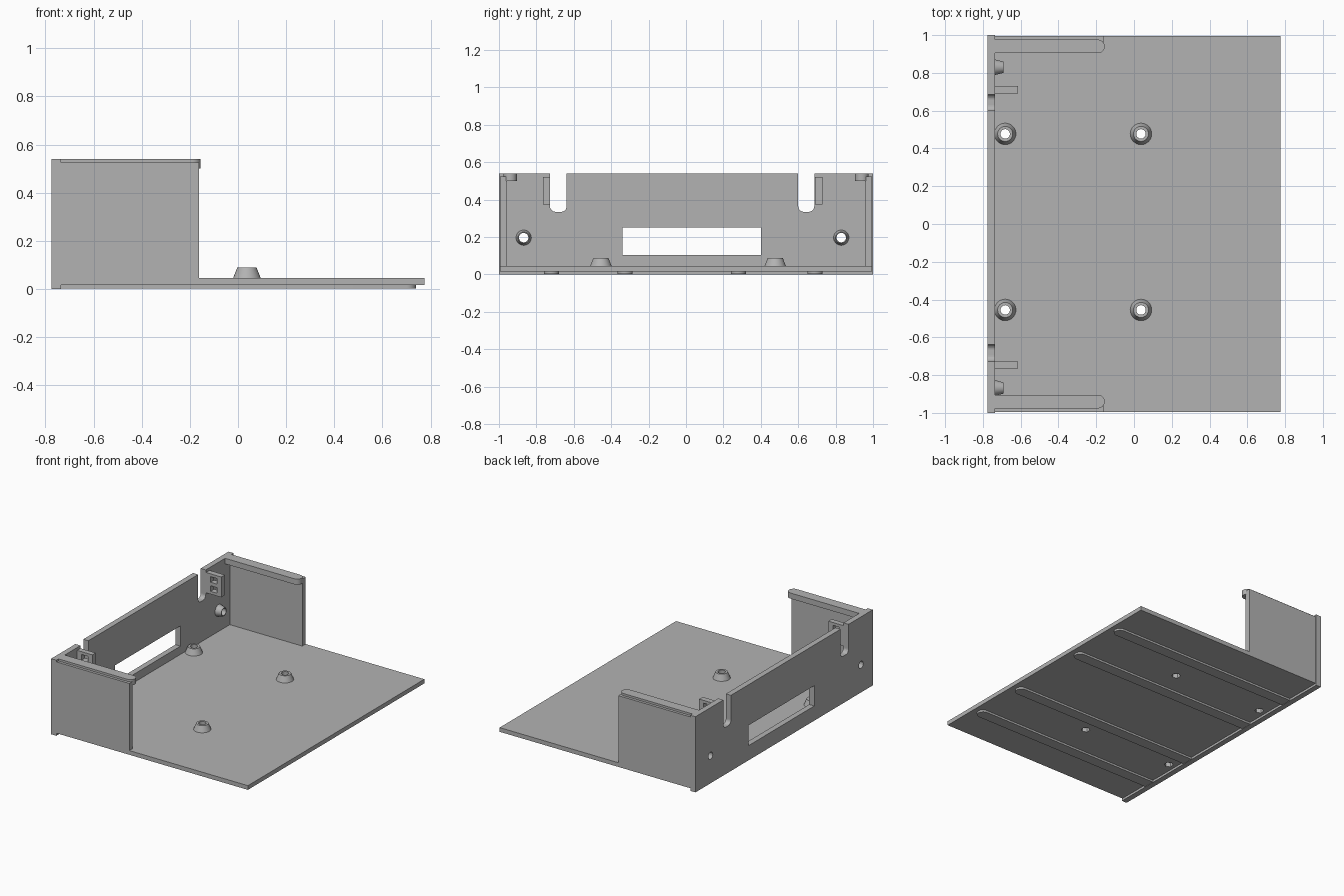
import bpy, bmesh, math
from mathutils import Matrix, Vector

cube = bpy.data.objects.get("Cube")
if cube:
    bpy.data.objects.remove(cube, do_unlink=True)

grey = bpy.data.materials.new("light grey plastic")
grey.use_nodes = True
tone = (0.45, 0.45, 0.45, 1)
grey.diffuse_color = tone
grey.node_tree.nodes["Principled BSDF"].inputs["Base Color"].default_value = tone


def finish(name, bm):
    bmesh.ops.recalc_face_normals(bm, faces=bm.faces)
    mesh = bpy.data.meshes.new(name)
    bm.to_mesh(mesh)
    bm.free()
    mesh.materials.append(grey)
    ob = bpy.data.objects.new(name, mesh)
    bpy.context.collection.objects.link(ob)
    return ob


def box(name, x0, x1, y0, y1, z0, z1):
    bm = bmesh.new()
    bmesh.ops.create_cube(bm, size=1)
    for v in bm.verts:
        v.co = ((x0 + x1) / 2 + v.co.x * (x1 - x0),
                (y0 + y1) / 2 + v.co.y * (y1 - y0),
                (z0 + z1) / 2 + v.co.z * (z1 - z0))
    return finish(name, bm)


def cone(name, base, axis, r1, r2, height, sides=32):
    bm = bmesh.new()
    turn = Vector((0, 0, 1)).rotation_difference(Vector(axis)).to_matrix().to_4x4()
    place = Matrix.Translation(base) @ turn @ Matrix.Translation((0, 0, height / 2))
    bmesh.ops.create_cone(bm, cap_ends=True, segments=sides, radius1=r1,
                          radius2=r2, depth=height, matrix=place)
    return finish(name, bm)


def rail(name, x0, x1, y, r, z0, z1):
    """Straight bar along x with a rounded +x end."""
    pts = [(x0, y - r)]
    for i in range(17):
        a = math.pi * (i / 16 - 0.5)
        pts.append((x1 - r + r * math.cos(a), y + r * math.sin(a)))
    pts.append((x0, y + r))
    bm = bmesh.new()
    face = bm.faces.new([bm.verts.new((px, py, z0)) for px, py in pts])
    top = bmesh.ops.extrude_face_region(bm, geom=[face])["geom"]
    bmesh.ops.translate(bm, vec=(0, 0, z1 - z0),
                        verts=[g for g in top if isinstance(g, bmesh.types.BMVert)])
    return finish(name, bm)


def cut(ob, *cutters):
    bpy.context.view_layer.objects.active = ob
    for c in cutters:
        c.hide_render = True
        mod = ob.modifiers.new("cut", 'BOOLEAN')
        mod.operation = 'DIFFERENCE'
        mod.solver = 'EXACT'
        mod.object = c
        bpy.ops.object.modifier_apply(modifier=mod.name)
        bpy.data.objects.remove(c, do_unlink=True)


def smooth(ob):
    bpy.ops.object.select_all(action='DESELECT')
    ob.select_set(True)
    bpy.context.view_layer.objects.active = ob
    bpy.ops.object.shade_smooth_by_angle(angle=math.radians(30))


BACK, INNER, EDGE = -0.775, -0.735, 0.775
LOW, FLOOR, SHOULDER, TOP = 0.016, 0.046, 0.525, 0.54
UP, OUT = (0, 0, 1), (1, 0, 0)
HOLE = 0.025

# Floor plate with standoffs and screw holes
floor = box("floor_plate", INNER, EDGE, -0.995, 0.995, LOW, FLOOR)
for x in (-0.682, 0.037):
    for y in (-0.455, 0.477):
        post = cone("floor_standoff", (x, y, FLOOR), UP, 0.057, 0.04, 0.043)
        cut(post, cone("drill", (x, y, 0), UP, HOLE, HOLE, 0.2))
        cut(floor, cone("drill", (x, y, -0.1), UP, 0.03, 0.03, 0.3, 6))
        smooth(post)

# Long ribs under the floor
for y in (-0.72, -0.325, 0.28, 0.69):
    smooth(rail("floor_rib", INNER, 0.74, y, 0.04, 0.002, LOW))

# Upright panel with window, slots and screw holes
panel = box("end_panel", BACK, INNER, -1, 1, 0, TOP)
cut(panel, box("window", -1, -0.6, -0.34, 0.4, 0.105, 0.25))
for y0, y1 in ((-0.727, -0.638), (0.6, 0.686)):
    slot = box("slot", -1, -0.6, y0, y1, 0.335, 0.7)
    bm = bmesh.new()
    bm.from_mesh(slot.data)
    lower = [e for e in bm.edges if all(v.co.z < 0.4 for v in e.verts)
             and abs(e.verts[0].co.x - e.verts[1].co.x) > 0.1]
    bmesh.ops.bevel(bm, geom=lower, offset=0.03, segments=6, profile=0.5,
                    affect='EDGES')
    bm.to_mesh(slot.data)
    bm.free()
    cut(panel, slot)
for y in (-0.868, 0.83):
    post = cone("panel_standoff", (INNER, y, 0.197), OUT, 0.041, 0.03, 0.043)
    cut(post, cone("drill", (-1, y, 0.197), OUT, HOLE, HOLE, 0.5))
    cut(panel, cone("drill", (-1, y, 0.197), OUT, HOLE, HOLE, 0.5))
    smooth(post)

# Cable tie tabs beside the slots, each with two square holes
for y0, y1 in ((-0.765, -0.727), (0.69, 0.73)):
    tab = box("tie_tab", INNER, -0.615, y0, y1, 0.375, 0.52)
    for z in (0.415, 0.48):
        cut(tab, box("square_hole", -0.7, -0.65, y0 - 0.1, y1 + 0.1,
                     z - 0.02, z + 0.02))

# Side walls, each with a rounded rail along its top
for side, s in (("right", -1), ("left", 1)):
    y0, y1 = sorted((s * 0.957, s * 0.995))
    box("side_wall_" + side, INNER, -0.162, y0, y1, FLOOR, SHOULDER)
    smooth(rail("top_rail_" + side, INNER, -0.155, s * 0.94, 0.036, 0.5, TOP))
